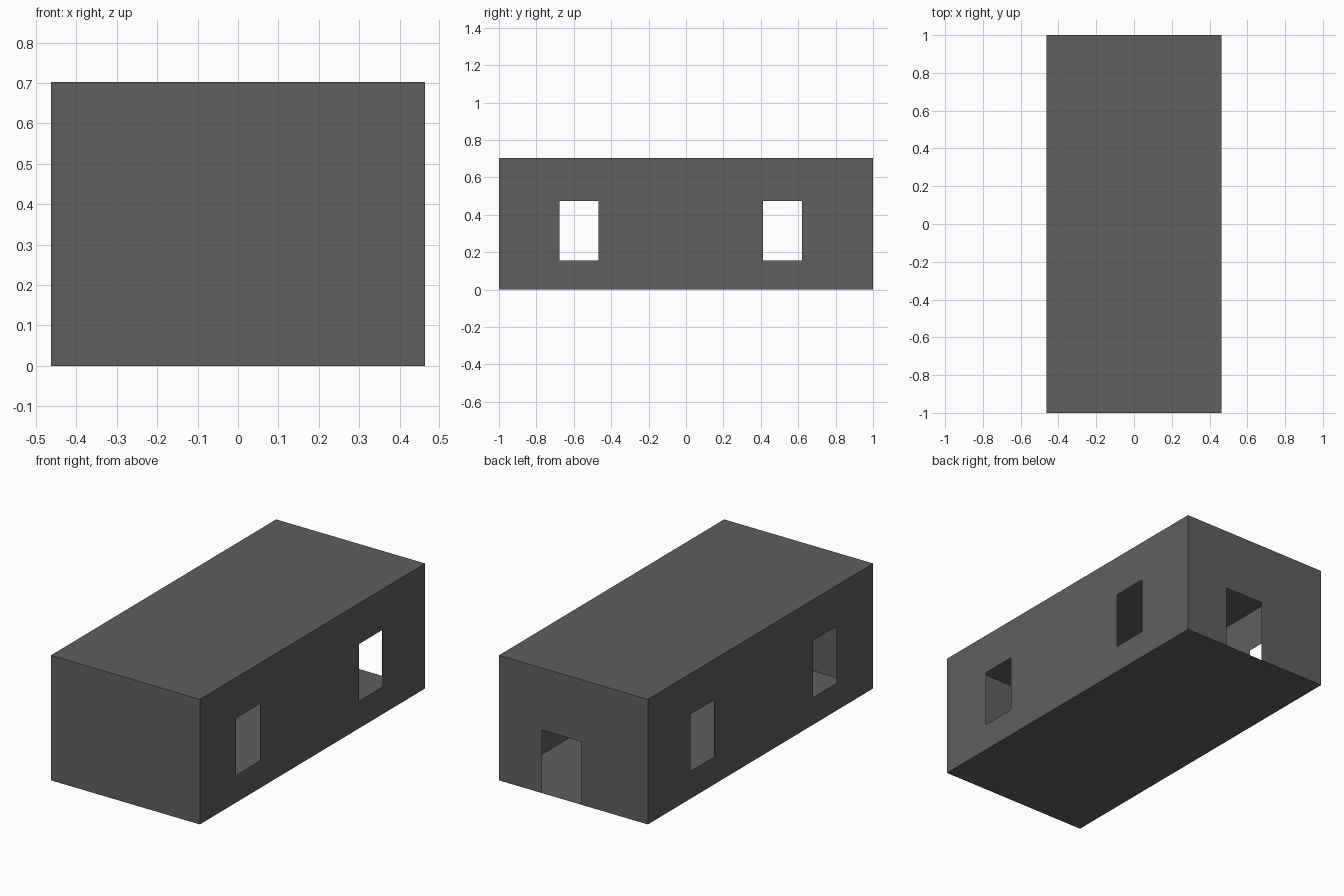
import bpy, bmesh
from mathutils import Vector

if "Cube" in bpy.data.objects:
    bpy.data.objects.remove(bpy.data.objects["Cube"])

W, L, H = 0.463, 1.0, 0.703   # half width, half length, height

grey = bpy.data.materials.new("dark_grey")
grey.diffuse_color = (0.115, 0.115, 0.115, 1)
grey.use_nodes = True
grey.node_tree.nodes["Principled BSDF"].inputs["Base Color"].default_value = grey.diffuse_color


def panel(name, point, u_range, v_range, normal, openings=()):
    """Thin sheet split along the edges of its rectangular openings."""
    us = sorted({*u_range, *(u for o in openings for u in o[:2])})
    vs = sorted({*v_range, *(v for o in openings for v in o[2:])})
    bm = bmesh.new()
    grid = {(u, v): bm.verts.new(point(u, v)) for u in us for v in vs}
    for u0, u1 in zip(us, us[1:]):
        for v0, v1 in zip(vs, vs[1:]):
            cu, cv = (u0 + u1) / 2, (v0 + v1) / 2
            if any(a < cu < b and c < cv < d for a, b, c, d in openings):
                continue
            f = bm.faces.new([grid[k] for k in ((u0, v0), (u1, v0), (u1, v1), (u0, v1))])
            f.normal_update()
            if f.normal.dot(Vector(normal)) < 0:
                f.normal_flip()
    bmesh.ops.delete(bm, geom=[v for v in bm.verts if not v.link_faces], context='VERTS')
    mesh = bpy.data.meshes.new(name)
    bm.to_mesh(mesh)
    bm.free()
    mesh.materials.append(grey)
    bpy.context.collection.objects.link(bpy.data.objects.new(name, mesh))


windows = [(-0.677, -0.467, 0.155, 0.474), (0.412, 0.62, 0.155, 0.474)]
door = [(-0.047, 0.196, 0.0, 0.354)]

# Side walls, each with two windows
for name, s in (("left_wall", -1), ("right_wall", 1)):
    panel(name, lambda y, z: (s * W, y, z), (-L, L), (0, H), (s, 0, 0), windows)

# Plain front wall and back wall with doorway
panel("front_wall", lambda x, z: (x, -L, z), (-W, W), (0, H), (0, -1, 0))
panel("back_wall", lambda x, z: (x, L, z), (-W, W), (0, H), (0, 1, 0), door)

# Floor and flat roof
panel("floor", lambda x, y: (x, y, 0), (-W, W), (-L, L), (0, 0, -1))
panel("roof", lambda x, y: (x, y, H), (-W, W), (-L, L), (0, 0, 1))
